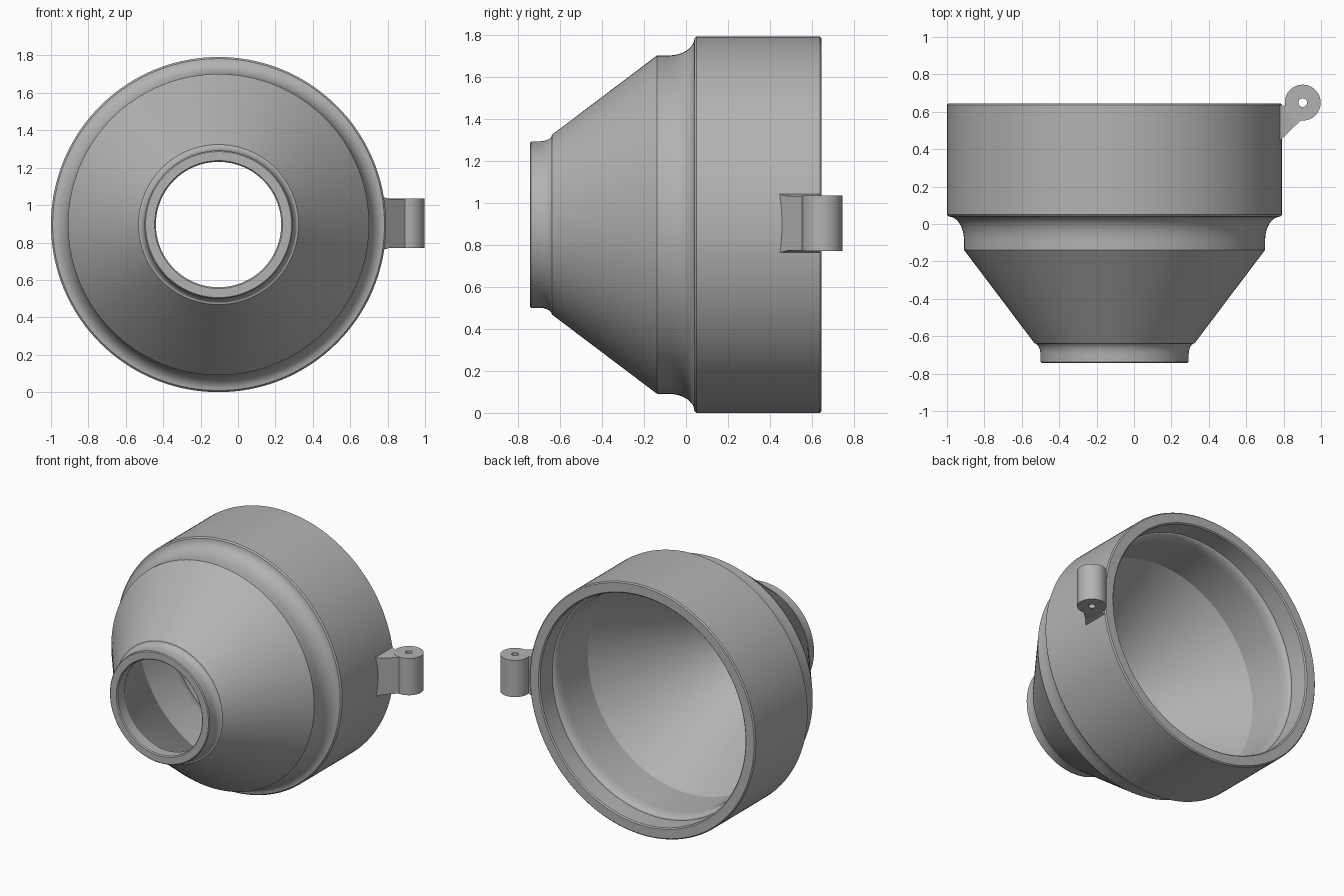
import bpy, bmesh, math
from mathutils import Vector

if "Cube" in bpy.data.objects:
    bpy.data.objects.remove(bpy.data.objects["Cube"])

CENTRE = Vector((-0.104, 0, 0.896))
HINGE = Vector((0.902, 0.649, 0.902))
HALF = 0.132

grey = bpy.data.materials.new("plain grey")
grey.use_nodes = True
grey.diffuse_color = (0.45, 0.45, 0.45, 1)
grey.node_tree.nodes["Principled BSDF"].inputs["Base Color"].default_value = (0.45, 0.45, 0.45, 1)


def finish(bm, name, angle=25):
    bmesh.ops.recalc_face_normals(bm, faces=bm.faces)
    mesh = bpy.data.meshes.new(name)
    bm.to_mesh(mesh)
    bm.free()
    obj = bpy.data.objects.new(name, mesh)
    bpy.context.collection.objects.link(obj)
    mesh.materials.append(grey)
    bpy.ops.object.select_all(action='DESELECT')
    obj.select_set(True)
    bpy.context.view_layer.objects.active = obj
    bpy.ops.object.shade_smooth_by_angle(angle=math.radians(angle))
    return obj


def lathe(name, profile, centre, axis, steps):
    """Spin a closed (radius, distance along axis) profile into a solid ring."""
    bm = bmesh.new()
    axis = Vector(axis)
    verts = [bm.verts.new(centre + Vector((r, 0, 0)) + axis * d) for r, d in profile]
    edges = [bm.edges.new((v, verts[i - 1])) for i, v in enumerate(verts)]
    bmesh.ops.spin(bm, geom=verts + edges, cent=centre, axis=axis,
                   angle=math.tau, steps=steps, use_merge=True)
    bmesh.ops.remove_doubles(bm, verts=bm.verts, dist=0.0001)
    return finish(bm, name)


def cove(r0, d0, r1, d1, n=8):
    """Quarter curve that leaves along the axis and flares to r1, d1."""
    return [(r0 + (r1 - r0) * (1 - math.cos(a)), d0 + (d1 - d0) * math.sin(a))
            for a in (math.pi / 2 * i / n for i in range(n + 1))]


# Hollow funnel: outside from the nozzle to the rim, then back along the inside
outside = [(0.342, -0.743), (0.39, -0.743), (0.396, -0.737)]
outside += cove(0.396, -0.70, 0.428, -0.638, 5)
outside += [(0.805, -0.138)] + cove(0.805, -0.085, 0.887, 0.04)
outside += [(0.896, 0.05), (0.896, 0.637), (0.888, 0.645)]
inside = [(0.823, 0.645), (0.815, 0.637)]
inside += [(0.815, 0.50)] + cove(0.785, 0.42, 0.815, 0.50, 6)[::-1][1:]
inside += [(0.785, 0.14), (0.335, -0.66), (0.335, -0.736)]
lathe("funnel_body", outside + inside, CENTRE, (0, 1, 0), 144)

# Hinge barrel with a pin bore
lathe("hinge_barrel", [(0.023, -HALF), (0.096, -HALF), (0.096, HALF), (0.023, HALF)],
      HINGE, (0, 0, 1), 48)

# Hinge arm, slightly flared where it meets the body
arm_outline = [(0.765, 0.432), (0.79, 0.455), (0.815, 0.48), (0.893, 0.555),
               (0.872, 0.62), (0.815, 0.63), (0.79, 0.635), (0.765, 0.636)]
bm = bmesh.new()
rings = []
for side in (-1, 1):
    ring = []
    for x, y in arm_outline:
        flare = 0.014 * max(0, (0.815 - x) / 0.05)
        ring.append(bm.verts.new((x, y, HINGE.z + side * (HALF - 0.002 + flare))))
    rings.append(ring)
low, high = rings
n = len(arm_outline)
for i in range(n):
    j = (i + 1) % n
    bm.faces.new((low[i], low[j], high[j], high[i]))
for ring in rings:
    for i in range(n // 2 - 1):
        bm.faces.new((ring[i], ring[i + 1], ring[n - 2 - i], ring[n - 1 - i]))
finish(bm, "hinge_arm")
